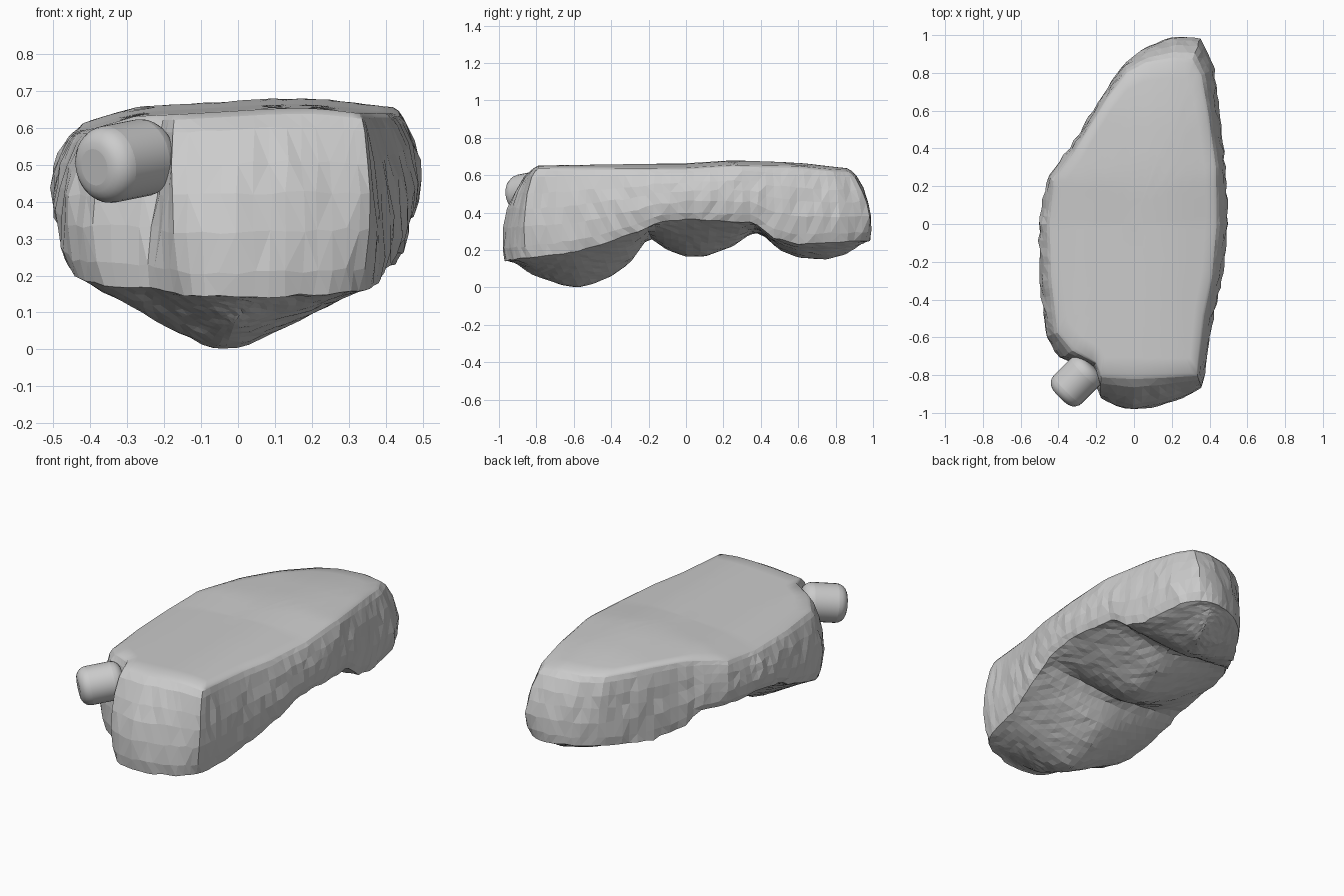
import bpy, bmesh, math, random
from mathutils import Vector

random.seed(4)
if "Cube" in bpy.data.objects:
    bpy.data.objects.remove(bpy.data.objects["Cube"])

stone = bpy.data.materials.new("plain_grey_stone")
stone.use_nodes = True
stone.diffuse_color = (0.6, 0.6, 0.6, 1)
stone.node_tree.nodes["Principled BSDF"].inputs["Base Color"].default_value = (0.6, 0.6, 0.6, 1)


def interp(table, value):
    """Piecewise linear lookup in a sorted list of pairs."""
    if value <= table[0][0]:
        return table[0][1]
    for (a, p), (b, q) in zip(table, table[1:]):
        if value <= b:
            return p + (q - p) * (value - a) / (b - a)
    return table[-1][1]


# Plan outlines, counter-clockwise: widest edge and matching edge of the flat top
outer = [(.37, -.885), (.385, -.7), (.42, -.5), (.465, -.3), (.5, 0), (.485, .3), (.45, .6),
         (.43, .82), (.36, 1), (.23, 1), (.08, .95), (-.04, .87), (-.17, .68), (-.34, .4),
         (-.46, .26), (-.505, 0), (-.5, -.3), (-.47, -.6), (-.4, -.72), (-.22, -.77),
         (-.19, -.94), (0, -1), (.18, -.95), (.3, -.905)]
inner = [(.33, -.79), (.34, -.68), (.36, -.48), (.4, -.28), (.42, 0), (.42, .3), (.38, .58),
         (.34, .78), (.3, .85), (.2, .86), (.06, .84), (-.04, .79), (-.14, .66), (-.31, .38),
         (-.42, .22), (-.43, 0), (-.42, -.3), (-.39, -.57), (-.31, -.66), (-.2, -.73),
         (-.17, -.79), (0, -.79), (.17, -.79), (.28, -.79)]

# Profiles along y: flat top, lower rim, and the height and sideways drift of the lobed keel
top_line = [(-.8, .652), (0, .664), (.25, .68), (.6, .668), (.85, .638)]
rim_line = [(-1, .14), (-.6, .19), (-.4, .25), (-.25, .3), (-.18, .34), (0, .365), (.37, .35),
            (.45, .27), (.6, .23), (1, .25)]
keel_line = [(-.98, .135), (-.8, .06), (-.66, .012), (-.58, 0), (-.5, .018), (-.4, .06),
             (-.3, .13), (-.2, .27), (-.1, .2), (0, .165), (.1, .165), (.25, .22),
             (.35, .29), (.4, .29), (.5, .2), (.6, .16), (.75, .15), (.9, .19), (1, .24)]
keel_drift = [(-.9, 0), (-.58, -.04), (0, 0), (.4, .07), (.7, .14), (1, .28)]
TUCK, END = .96, .97

# Subdivide both outlines together
pairs = []
for i in range(len(outer)):
    j = (i + 1) % len(outer)
    a, b = Vector(outer[i]), Vector(outer[j])
    c, d = Vector(inner[i]), Vector(inner[j])
    steps = math.ceil((b - a).length / .05)
    for k in range(steps):
        pairs.append((a.lerp(b, k / steps), c.lerp(d, k / steps)))

# Copy of the wide outline with softened corners, used low down
count = len(pairs)
rounded = [sum((pairs[(i + k) % count][0] for k in range(-3, 4)), Vector((0, 0))) / 7
           for i in range(count)]


def top_height(x, y):
    left = .06 * max(0, .1 - x) + .25 * max(0, -x - .28)
    return interp(top_line, y) - left - .12 * max(0, x - .22)


def jitter(size):
    return random.uniform(-size, size)


bm = bmesh.new()


def add_ring(points):
    return [bm.verts.new(p) for p in points]


def bridge(upper, lower, smooth):
    for i in range(len(upper)):
        j = (i + 1) % len(upper)
        face = bm.faces.new((upper[i], lower[i], lower[j], upper[j]))
        face.smooth = smooth


# Flat top: concentric rings closing on a centre point
top_rings = []
for s in (.15, .3, .45, .6, .75, .9, 1):
    top_rings.append(add_ring([(c.x * s, c.y * s, top_height(c.x * s, c.y * s)) for _, c in pairs]))
centre = bm.verts.new((0, 0, top_height(0, 0)))
first = top_rings[0]
for i in range(len(first)):
    bm.faces.new((centre, first[i], first[(i + 1) % len(first)])).smooth = True
for a, b in zip(top_rings, top_rings[1:]):
    bridge(a, b, True)

# Chipped sides: (drop, outward blend on flanks, blend on ends, width factor, roughness)
previous = top_rings[-1]
for drop, flank, end, width, rough in (
        (.03, .22, .15, 1, 0), (.1, .42, .36, 1, .002), (.28, .72, .62, 1, .006),
        (.45, .9, .8, 1, .006), (.65, 1, .95, 1, .006), (.87, 1, 1, .985, .006),
        (1, END, END, TUCK, .005)):
    points = []
    for (a, c), soft in zip(pairs, rounded):
        facing = abs((a - c).normalized().y)
        p = c.lerp(a.lerp(soft, drop ** 2), flank + (end - flank) * facing)
        high, low = top_height(c.x, c.y), interp(rim_line, a.y)
        points.append((p.x * width + jitter(rough), p.y + jitter(rough * .6),
                       high + (low - high) * drop + jitter(rough)))
    ring = add_ring(points)
    bridge(previous, ring, drop < .05)
    previous = ring

# Lobed underside with a rounded V section, closing on a keel line
RINGS = 12
for k in range(RINGS - 1, -1, -1):
    s = k / RINGS
    section = (math.hypot(s, .2) - .2) / (math.hypot(1, .2) - .2)
    points = []
    for (_, c), soft in zip(pairs, rounded):
        edge = c.lerp(soft, END)
        edge.x *= TUCK
        keel_y = edge.y * .85
        p = Vector((interp(keel_drift, keel_y), keel_y)).lerp(edge, s)
        keel = interp(keel_line, p.y)
        rise = (interp(rim_line, p.y) - keel) * section
        points.append((p.x, p.y, keel + rise + (jitter(.003) if k else 0)))
    ring = add_ring(points)
    bridge(previous, ring, False)
    previous = ring

bmesh.ops.triangulate(bm, faces=[f for f in bm.faces if not f.smooth])
bmesh.ops.recalc_face_normals(bm, faces=bm.faces)
mesh = bpy.data.meshes.new("rock_body")
bm.to_mesh(mesh)
bm.free()
body = bpy.data.objects.new("rock_body", mesh)
bpy.context.collection.objects.link(body)
mesh.materials.append(stone)

# Rounded stub at the front corner, pointing diagonally outward and slightly down
axis = Vector((-1, -1, -.2)).normalized()
bpy.ops.mesh.primitive_cylinder_add(vertices=32, radius=.105, depth=.24, location=(-.305, -.83, .51))
stub = bpy.context.object
stub.name = "corner_stub"
stub.rotation_euler = axis.to_track_quat('Z', 'Y').to_euler()
bevel = stub.modifiers.new("rounding", 'BEVEL')
bevel.width = .055
bevel.segments = 5
stub.data.materials.append(stone)
bpy.ops.object.shade_smooth_by_angle(angle=math.radians(40))
